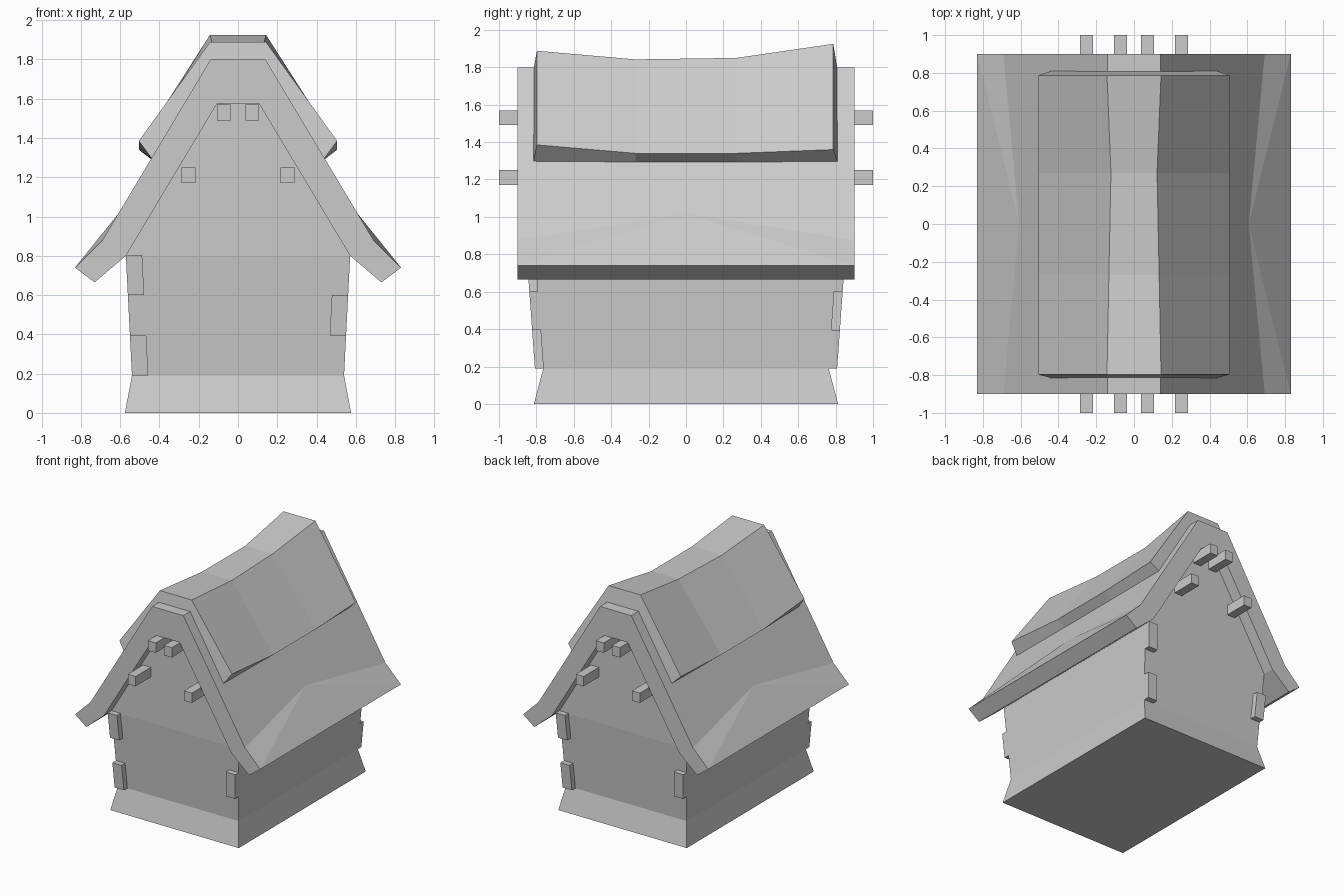
import bpy, bmesh

cube = bpy.data.objects.get("Cube")
if cube:
    bpy.data.objects.remove(cube)

grey = bpy.data.materials.new("plain_grey")
grey.use_nodes = True
colour = (0.6, 0.6, 0.6, 1)
grey.diffuse_color = colour
grey.node_tree.nodes["Principled BSDF"].inputs["Base Color"].default_value = colour


def loft(name, rings, diagonals=()):
    """Skin a list of matching closed rings, cap the ends, cut chosen quads."""
    bm = bmesh.new()
    rows = [[bm.verts.new(p) for p in ring] for ring in rings]
    n = len(rows[0])
    for a, b in zip(rows, rows[1:]):
        for i in range(n):
            j = (i + 1) % n
            bm.faces.new((a[i], a[j], b[j], b[i]))
    bm.faces.new(rows[0])
    bm.faces.new(rows[-1])
    for (r, i), (s, j) in diagonals:
        bmesh.ops.connect_verts(bm, verts=[rows[r][i], rows[s][j]])
    bmesh.ops.recalc_face_normals(bm, faces=bm.faces)
    mesh = bpy.data.meshes.new(name)
    bm.to_mesh(mesh)
    bm.free()
    mesh.materials.append(grey)
    obj = bpy.data.objects.new(name, mesh)
    bpy.context.collection.objects.link(obj)
    return obj


def rect(x0, x1, y0, y1, z):
    return [(x0, y0, z), (x1, y0, z), (x1, y1, z), (x0, y1, z)]


def mirrored(half, y):
    """Half profile (x, z) from the ridge outwards, closed across the centre."""
    pts = half + [(-x, z) for x, z in reversed(half)]
    return [(x, y, z) for x, z in pts]


# Walls: flared plinth, slightly leaning walls and upright gables
def wall_x(z):
    return 0.54 + (z - 0.19) * 0.051


def wall_y(z):
    return 0.763 + (z - 0.19) * 0.072


loft("plinth", [rect(-x, x, -y, y, z) for x, y, z in
                ((0.576, 0.813, 0), (0.54, 0.763, 0.19))])
loft("walls", [rect(-wall_x(z), wall_x(z), -wall_y(z), wall_y(z), z)
               for z in (0.19, 0.8)])
gable = [(0.107, 1.575), (wall_x(0.8), 0.8)]
loft("gables", [mirrored(gable, s * wall_y(0.8)) for s in (-1, 1)])

# Main roof: thick shell whose eave kick rises to a point halfway along
def roof_ring(y, bend):
    return mirrored([(0.14, 1.8), bend, (0.83, 0.74), (0.73, 0.665),
                     (0.571, 0.8), (0.107, 1.575)], y)


# The shell runs down one side, under the ridge and up the other
def shell(y, bend):
    outer = [(0.14, 1.8), bend, (0.83, 0.74)]
    inner = [(0.73, 0.665), (0.571, 0.8), (0.107, 1.575)]
    pts = [(-x, z) for x, z in reversed(outer)] + outer + inner
    pts += [(-x, z) for x, z in reversed(inner)]
    return [(x, y, z) for x, z in pts]


end, middle = (0.692, 0.877), (0.608, 1.017)
loft("roof", [shell(-0.9, end), shell(0, middle), shell(0.9, end)],
     [((r, tip), (1, bend)) for r in (0, 2) for tip, bend in ((0, 1), (5, 4))])

# Sagging upper layer laid over the ridge
stations = [(-0.797, -0.815, 0.143, 1.888, 1.385, 1.297),
            (-0.27, -0.27, 0.133, 1.842, 1.34, 1.29),
            (0.27, 0.27, 0.122, 1.85, 1.34, 1.29),
            (0.787, 0.81, 0.143, 1.925, 1.36, 1.297)]
layers = []
for y, y_base, ridge_x, ridge_z, eave_z, base_z in stations:
    outer = mirrored([(ridge_x, ridge_z), (0.505, eave_z)], y)
    base = mirrored([(0.44, base_z), (0.135, 1.79)], y_base)
    layers.append(outer[:2] + base + outer[2:])
loft("ridge_cover", layers)

# Beams running through both gables
for side in (-1, 1):
    for label, x, z in (("upper", 0.072, 1.53), ("lower", 0.252, 1.21)):
        c, h = side * x, 0.035
        loft(f"{label}_beam", [rect(c - h, c + h, -1, 1, z + d)
                               for d in (-0.04, 0.04)])

# Staggered log ends at the corners, turned half round for the back
for end_sign in (-1, 1):
    for side, z0 in ((1, 0.19), (-1, 0.395), (1, 0.6)):
        rings = []
        for z in (z0, z0 + 0.205):
            sx, x, y = side * end_sign, wall_x(z), wall_y(z)
            rings.append(rect(sx * x, sx * (x - 0.083), end_sign * (y - 0.05),
                              end_sign * (y + 0.045), z))
        loft("corner_log", rings)
